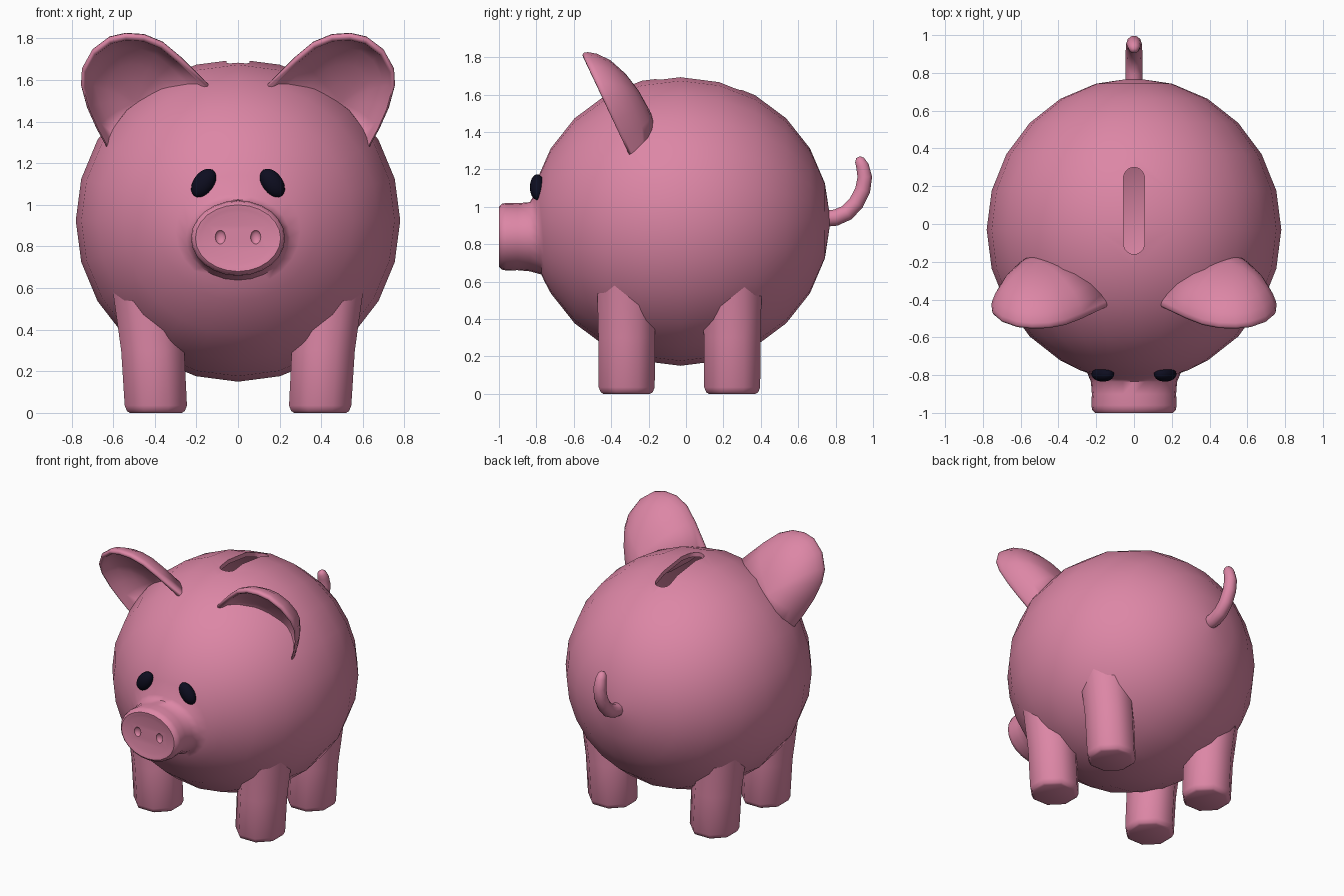
import bpy, bmesh, math
from mathutils import Vector, Matrix

if "Cube" in bpy.data.objects:
    bpy.data.objects.remove(bpy.data.objects["Cube"])


def material(name, rgb):
    m = bpy.data.materials.new(name)
    m.diffuse_color = (*rgb, 1)
    m.use_nodes = True
    m.node_tree.nodes["Principled BSDF"].inputs["Base Color"].default_value = m.diffuse_color
    return m


PINK = material("pink_glaze", (0.72, 0.24, 0.38))
DARK = material("dark_navy", (0.004, 0.004, 0.014))


def add(name, bm, mat=PINK):
    bmesh.ops.recalc_face_normals(bm, faces=bm.faces)
    me = bpy.data.meshes.new(name)
    bm.to_mesh(me)
    bm.free()
    me.materials.append(mat)
    ob = bpy.data.objects.new(name, me)
    bpy.context.collection.objects.link(ob)
    return ob


def loft(name, rings, mat=PINK):
    """Skin a list of equal-length point rings and cap both ends."""
    bm = bmesh.new()
    vs = [[bm.verts.new(p) for p in r] for r in rings]
    n = len(vs[0])
    for a, b in zip(vs, vs[1:]):
        for i in range(n):
            j = (i + 1) % n
            bm.faces.new((a[i], a[j], b[j], b[i]))
    bm.faces.new(vs[0])
    bm.faces.new(vs[-1])
    return add(name, bm, mat)


def ball(name, loc, scale, tilt=0, mat=PINK):
    bm = bmesh.new()
    m = Matrix.Translation(loc) @ Matrix.Rotation(tilt, 4, 'Y') @ Matrix.Diagonal((*scale, 1))
    bmesh.ops.create_uvsphere(bm, u_segments=16, v_segments=10, radius=1, matrix=m)
    return add(name, bm, mat)


def smooth(ob, deg=40):
    bpy.ops.object.select_all(action='DESELECT')
    ob.select_set(True)
    bpy.context.view_layer.objects.active = ob
    bpy.ops.object.shade_smooth_by_angle(angle=math.radians(deg))


def bake(ob):
    dg = bpy.context.evaluated_depsgraph_get()
    me = bpy.data.meshes.new_from_object(ob.evaluated_get(dg))
    ob.modifiers.clear()
    ob.data = me


# Body and snout: one loft along y, hollow like a coin bank
CY, CZ, RX, RY, RZ = -0.03, 0.925, 0.78, 0.80, 0.775


def body_ring(rx, rz, zc, y=None):
    pts = []
    for i in range(24):
        a = math.tau * i / 24
        x, z = rx * math.cos(a), zc + rz * math.sin(a)
        # without y, the ring is projected on the front of the ellipsoid
        py = CY - RY * math.sqrt(1 - (x / RX) ** 2 - ((z - CZ) / RZ) ** 2) if y is None else y
        pts.append((x, py, z))
    return pts


rings = [body_ring(0.02, 0.02, CZ, CY + RY)]
for k in range(1, 11):
    t = math.radians(15 * k)
    rings.append(body_ring(RX * math.sin(t), RZ * math.sin(t), CZ, CY + RY * math.cos(t)))
rings.append(body_ring(0.30, 0.27, 0.875))
rings.append(body_ring(0.25, 0.207, 0.845))
for y, rx, rz in [(-0.835, 0.228, 0.185), (-0.90, 0.223, 0.179), (-0.96, 0.226, 0.181),
                  (-0.985, 0.221, 0.176), (-1.0, 0.205, 0.160), (-0.997, 0.185, 0.140),
                  (-0.992, 0.165, 0.122)]:
    rings.append(body_ring(rx, rz, 0.84, y))
body = loft("body", rings)
sol = body.modifiers.new("shell", 'SOLIDIFY')
sol.thickness = 0.03
sol.offset = -1

# Cutters: coin slot and nostrils
slot = []
for i in range(24):
    a = math.tau * (i + 0.5) / 24
    slot.append((0.055 * math.cos(a), 0.07 + 0.055 * math.sin(a) + math.copysign(0.175, math.sin(a))))
cutters = [loft("slot_cutter", [[(x, y, z) for x, y in slot] for z in (1.5, 1.85)])]
for s in (-1, 1):
    cutters.append(ball("nostril_cutter", (s * 0.085, -0.997, 0.845), (0.026, 0.02, 0.034)))
for c in cutters:
    c.hide_render = True
    mod = body.modifiers.new("cut", 'BOOLEAN')
    mod.operation = 'DIFFERENCE'
    mod.solver = 'EXACT'
    mod.object = c
bake(body)
for c in cutters:
    bpy.data.objects.remove(c)
smooth(body, 50)


# Legs: eight-sided, leaning outward, rounded at the foot
def leg(name, sx, sy):
    rs = []
    for z, r, cx in [(0, 0.135, 0.395), (0.008, 0.15, 0.395), (0.035, 0.162, 0.395),
                     (0.30, 0.164, 0.41), (0.60, 0.172, 0.445)]:
        rs.append([(sx * (cx + r * math.cos(math.tau * (i + 0.5) / 8)),
                    -0.035 + sy * (0.282 + r * math.sin(math.tau * (i + 0.5) / 8)), z)
                   for i in range(8)])
    smooth(loft(name, rs), 50)


# Ears: tilted open bowls; outline given as (x, z) in the rim plane
OUTLINE = [(0.14, 1.57), (0.27, 1.70), (0.36, 1.775), (0.45, 1.812), (0.54, 1.818), (0.62, 1.80),
           (0.70, 1.74), (0.75, 1.65), (0.755, 1.57), (0.725, 1.46), (0.68, 1.36), (0.62, 1.25),
           (0.50, 1.31), (0.36, 1.38), (0.24, 1.47)]
BOWL = [(0.03, 0.2), (0.3, 0.192), (0.55, 0.168), (0.78, 0.125), (0.92, 0.075), (0.985, 0.035),
        (1.0, 0.015), (0.985, 0.002), (0.95, 0.0), (0.92, 0.012), (0.87, 0.05), (0.74, 0.09),
        (0.5, 0.13), (0.25, 0.15), (0.03, 0.155)]


def on_rim(x, z):
    return Vector((x, -0.30 - 0.25 * (z - 1.27) / 0.53, z))


def ear(name, s):
    c, n = on_rim(0.50, 1.42), Vector((0, 0.904, 0.427))
    rs = []
    for k, d in BOWL:
        ps = [c + (on_rim(x, z) - c) * k + n * d for x, z in OUTLINE]
        rs.append([(s * p.x, p.y, p.z) for p in ps])
    smooth(loft(name, rs), 75)


for side, s in (("left", 1), ("right", -1)):
    leg("front_leg_" + side, s, -1)
    leg("back_leg_" + side, s, 1)
    ear("ear_" + side, s)
    smooth(ball("eye_" + side, (s * 0.165, -0.795, 1.105), (0.05, 0.04, 0.077), -s * 0.62, DARK))

# Tail: tapering tube bent upward, rounded at the tip
PATH = [(0.72, 0.935, 0.046), (0.80, 0.942, 0.046), (0.86, 0.968, 0.045), (0.91, 1.02, 0.044),
        (0.945, 1.09, 0.043), (0.956, 1.16, 0.041), (0.943, 1.22, 0.036), (0.928, 1.25, 0.028),
        (0.920, 1.265, 0.012)]
tail = []
for i, (y, z, r) in enumerate(PATH):
    a, b = PATH[max(i - 1, 0)], PATH[min(i + 1, len(PATH) - 1)]
    t = Vector((b[0] - a[0], b[1] - a[1])).normalized()
    tail.append([(r * math.cos(q), y - t.y * r * math.sin(q), z + t.x * r * math.sin(q))
                 for q in (math.tau * k / 10 for k in range(10))])
smooth(loft("tail", tail), 60)
